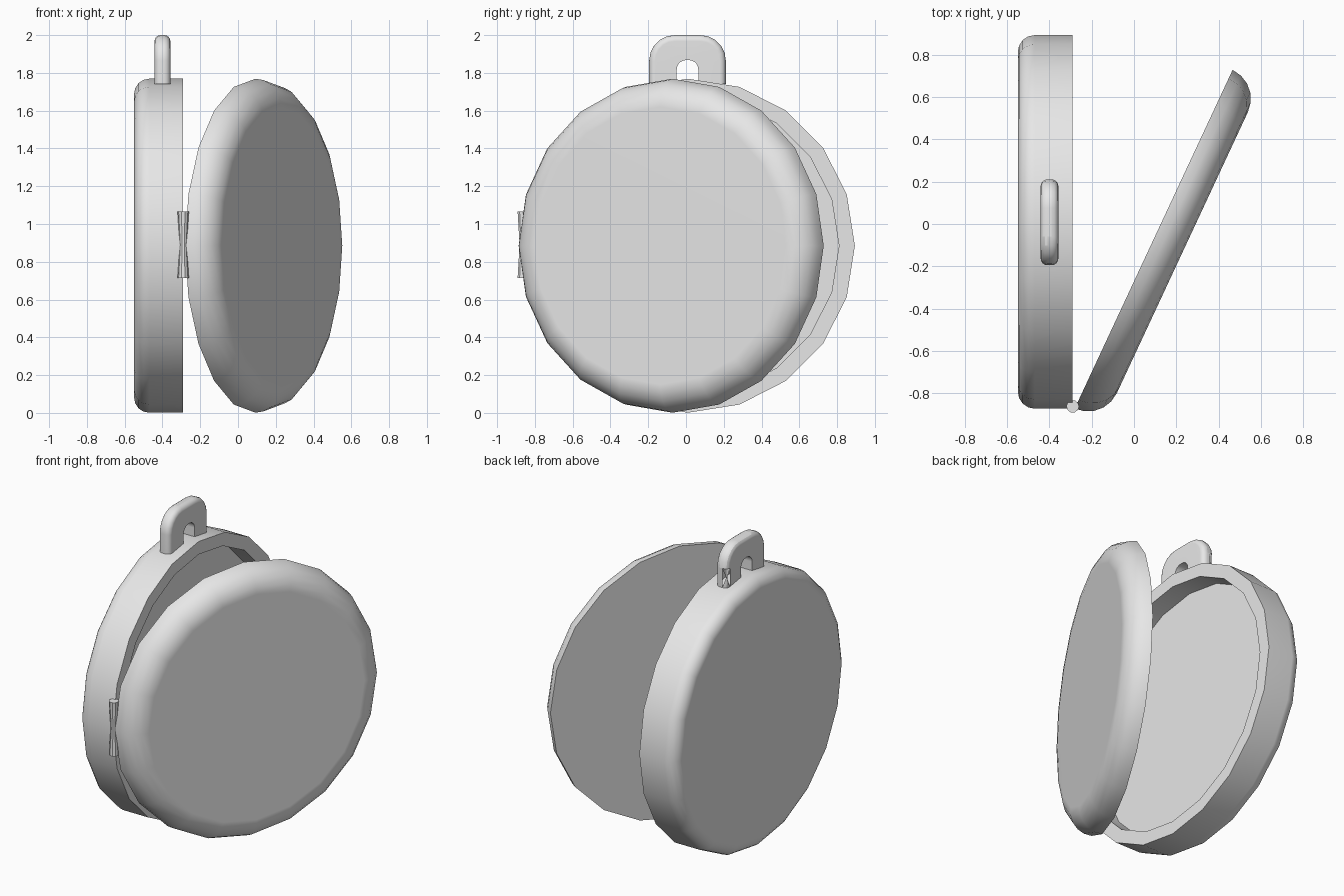
import bpy, bmesh, math
from mathutils import Matrix

default = bpy.data.objects.get("Cube")
if default:
    bpy.data.objects.remove(default, do_unlink=True)

SIDES, RADIUS, MID_Z = 20, 0.884, 0.885

grey = bpy.data.materials.new("plain grey")
grey.use_nodes = True
colour = (0.8, 0.8, 0.8, 1)
grey.diffuse_color = colour
grey.node_tree.nodes["Principled BSDF"].inputs["Base Color"].default_value = colour


def finish(name, bm):
    """Turn a bmesh into a smooth-shaded object with crisp corners."""
    bmesh.ops.recalc_face_normals(bm, faces=bm.faces)
    mesh = bpy.data.meshes.new(name)
    bm.to_mesh(mesh)
    bm.free()
    mesh.materials.append(grey)
    obj = bpy.data.objects.new(name, mesh)
    bpy.context.collection.objects.link(obj)
    bpy.ops.object.select_all(action="DESELECT")
    obj.select_set(True)
    bpy.context.view_layer.objects.active = obj
    bpy.ops.object.shade_smooth_by_angle(angle=math.radians(35))
    weighted = obj.modifiers.new("flat caps", "WEIGHTED_NORMAL")
    weighted.keep_sharp = True
    return obj


def lathe(name, profile, sides, matrix):
    """Stack rings of (radius, height) along local z and cap both ends."""
    bm = bmesh.new()
    rings = []
    for r, h in profile:
        angles = [2 * math.pi * i / sides for i in range(sides)]
        rings.append([bm.verts.new((r * math.cos(a), r * math.sin(a), h)) for a in angles])
    for low, high in zip(rings, rings[1:]):
        for i in range(sides):
            j = (i + 1) % sides
            bm.faces.new((low[i], low[j], high[j], high[i]))
    bm.faces.new(rings[0])
    bm.faces.new(rings[-1])
    bmesh.ops.transform(bm, matrix=matrix, verts=bm.verts)
    return finish(name, bm)


def rounded_edge(radius, height, bevel, steps):
    """Quarter-round profile that ends on a flat top at the given height."""
    return [(radius - bevel + bevel * math.cos(a), height - bevel + bevel * math.sin(a))
            for a in (math.pi / 2 * i / steps for i in range(steps + 1))]


def facing(x, y, degrees):
    """Place a lathe so that its axis lies level, turned from +x."""
    return (Matrix.Translation((x, y, MID_Z))
            @ Matrix.Rotation(math.radians(degrees), 4, "Z")
            @ Matrix.Rotation(math.pi / 2, 4, "Y"))


# Case: shallow dish, open towards +x, with a rounded back edge
dish = [(0.80, 0.13), (0.80, 0.0), (RADIUS, 0.0)] + rounded_edge(RADIUS, 0.26, 0.08, 4)
lathe("case", dish, SIDES, facing(-0.29, 0.01, 180))

# Lid: solid disc swung open, its outer edge fully rounded
lathe("lid", rounded_edge(RADIUS, 0.15, 0.15, 5), SIDES, facing(0.093, -0.072, -25))

# Hinge: upright pin with a slight waist
pin = [(0.03, -0.175), (0.019, 0.0), (0.03, 0.175)]
lathe("hinge_pin", pin, 10, Matrix.Translation((-0.29, -0.863, 0.89)))

# Hanging loop: an arch outline given thickness, outer edges rounded
def arch(half_width, top, corner, steps):
    half = [(half_width - corner + corner * math.cos(a), top - corner + corner * math.sin(a))
            for a in (math.pi / 2 * i / steps for i in range(steps + 1))]
    half = [(half_width, 1.74)] + half
    return half + [(-y, z) for y, z in reversed(half)]


bm = bmesh.new()
outer, inner = arch(0.203, 2.0, 0.135, 5), arch(0.057, 1.868, 0.05, 5)
sides = []
for x in (-0.442, -0.358):
    sides.append([[bm.verts.new((x, y + 0.008, z)) for y, z in loop] for loop in (outer, inner)])
(out_a, in_a), (out_b, in_b) = sides
rims = []
for i in range(len(outer) - 1):
    j = i + 1
    bm.faces.new((out_a[i], out_a[j], in_a[j], in_a[i]))
    bm.faces.new((out_b[i], out_b[j], in_b[j], in_b[i]))
    bm.faces.new((out_a[i], out_a[j], out_b[j], out_b[i]))
    bm.faces.new((in_a[i], in_a[j], in_b[j], in_b[i]))
    rims += [bm.edges.get((v[i], v[j])) for v in (out_a, out_b)]
for k in (0, -1):
    bm.faces.new((out_a[k], in_a[k], in_b[k], out_b[k]))
bmesh.ops.bevel(bm, geom=rims, offset=0.032, segments=4, profile=0.5, affect="EDGES")
finish("hanging_loop", bm)
